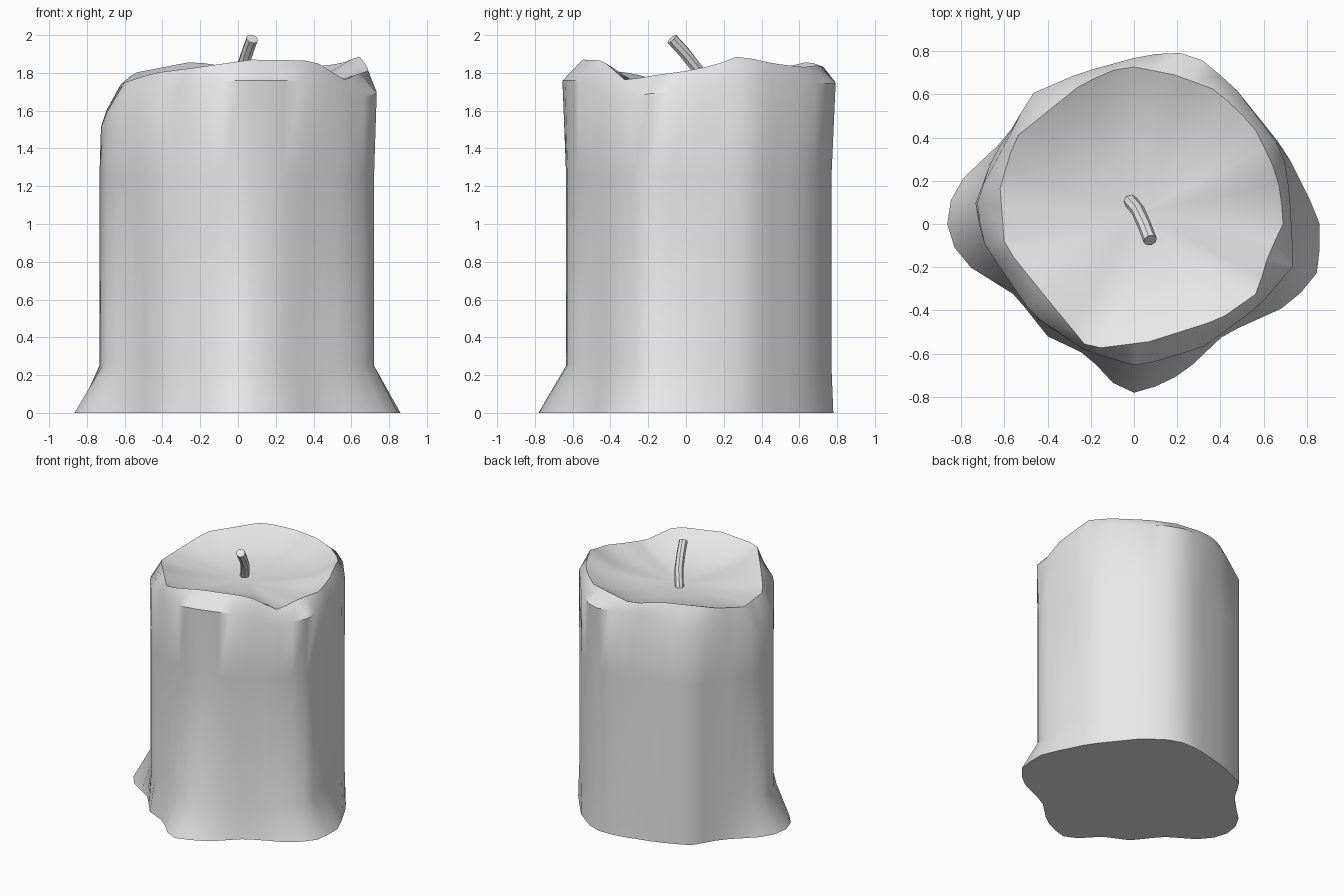
import bpy, bmesh, math
from mathutils import Vector

cube = bpy.data.objects.get("Cube")
if cube:
    bpy.data.objects.remove(cube, do_unlink=True)

SIDES = 48


def make_material(name, colour):
    mat = bpy.data.materials.new(name)
    mat.use_nodes = True
    mat.diffuse_color = colour
    mat.node_tree.nodes["Principled BSDF"].inputs["Base Color"].default_value = colour
    return mat


def resample(outline, z=0.0):
    """Sample a rough outline at even angles, keeping its heights."""
    pts = [Vector((p[0], p[1], p[2] if len(p) > 2 else z)) for p in outline]
    ring = []
    for i in range(SIDES):
        a = math.tau * i / SIDES
        d = Vector((math.cos(a), math.sin(a)))
        for p, q in zip(pts, pts[1:] + pts[:1]):
            edge = q.xy - p.xy
            den = edge.cross(d)
            if abs(den) < 1e-9:
                continue
            t = -p.xy.cross(d) / den
            hit = p.lerp(q, t)
            if 0 <= t <= 1 and hit.xy.dot(d) > 0:
                ring.append(hit)
                break
    return ring


def make_object(name, bm, mat):
    bmesh.ops.recalc_face_normals(bm, faces=bm.faces)
    mesh = bpy.data.meshes.new(name)
    bm.to_mesh(mesh)
    bm.free()
    mesh.materials.append(mat)
    obj = bpy.data.objects.new(name, mesh)
    bpy.context.collection.objects.link(obj)
    bpy.ops.object.select_all(action="DESELECT")
    obj.select_set(True)
    bpy.context.view_layer.objects.active = obj
    bpy.ops.object.shade_smooth_by_angle(angle=math.radians(42))
    return obj


def loft(bm, rings):
    """Skin a stack of rings and return their vertices."""
    rows = [[bm.verts.new(p) for p in ring] for ring in rings]
    for low, high in zip(rows, rows[1:]):
        n = len(low)
        for i in range(n):
            j = (i + 1) % n
            bm.faces.new((low[i], low[j], high[j], high[i]))
    return rows


wax = make_material("pale_grey_wax", (0.8, 0.8, 0.8, 1))

# Outlines of the puddled foot, the fluted body, the shoulder and the rim
foot = [(.86, .02), (.86, -.21), (.73, -.37), (.42, -.51), (.23, -.69), (.02, -.79),
        (-.11, -.73), (-.21, -.61), (-.4, -.52), (-.55, -.33), (-.79, -.18),
        (-.865, -.05), (-.865, .08), (-.78, .23), (-.65, .34), (-.55, .46),
        (-.48, .6), (-.25, .7), (.06, .78), (.26, .78), (.46, .64), (.7, .34)]
body = [(.72, .02), (.72, -.2), (.59, -.36), (.4, -.48), (.2, -.6), (.02, -.64),
        (-.2, -.58), (-.43, -.46), (-.69, -.1), (-.74, .08), (-.65, .32),
        (-.55, .46), (-.48, .6), (-.25, .7), (.06, .77), (.25, .77), (.46, .63), (.69, .34)]
shoulder = [(.69, .34, 1.78), (.72, .15, 1.72), (.74, -.19, 1.69), (.58, -.38, 1.66),
            (.32, -.57, 1.76), (.02, -.66, 1.76), (-.22, -.59, 1.75), (-.47, -.42, 1.7),
            (-.69, -.1, 1.6), (-.73, .08, 1.5), (-.7, .18, 1.6), (-.55, .46, 1.68),
            (-.48, .6, 1.65), (-.25, .7, 1.76), (.06, .785, 1.76), (.27, .795, 1.74),
            (.46, .64, 1.75)]
rim = [(.69, 0, 1.81), (.68, .15, 1.84), (.64, .28, 1.89), (.55, .46, 1.85),
       (.38, .62, 1.83), (.19, .69, 1.84), (-.04, .735, 1.83), (-.24, .65, 1.86),
       (-.55, .4, 1.8), (-.62, .17, 1.74), (-.6, -.1, 1.75), (-.44, -.3, 1.8),
       (-.21, -.58, 1.83), (.07, -.545, 1.87), (.4, -.44, 1.865), (.57, -.32, 1.76),
       (.62, -.15, 1.79)]

# Candle: outer skin, then the shallow melted dish inside the rim
lip = resample(rim)
dish_centre = Vector((.03, .05, 1.71))


def dish_ring(scale, sink):
    ring = [dish_centre.lerp(p, scale) for p in lip]
    for p in ring:
        p.z = dish_centre.z + (p.z - dish_centre.z) * sink
    return ring


bm = bmesh.new()
rows = loft(bm, [resample(foot), resample(body, .25), resample(body, 1.25),
                 resample(shoulder), lip, dish_ring(.75, .55), dish_ring(.4, .2)])
bm.faces.new(rows[0])
hub = bm.verts.new(dish_centre)
for i, v in enumerate(rows[-1]):
    bm.faces.new((v, rows[-1][(i + 1) % SIDES], hub))
make_object("candle_wax", bm, wax)

# Wick: a thin bent tube
path = [Vector(p) for p in ((-.02, .11, 1.69), (.02, .06, 1.82), (.05, -.01, 1.91), (.075, -.075, 1.98))]
bm = bmesh.new()
rings = []
for i, p in enumerate(path):
    along = path[min(i + 1, len(path) - 1)] - path[max(i - 1, 0)]
    turn = along.to_track_quat("Z", "Y")
    rings.append([p + turn @ Vector((math.cos(a), math.sin(a), 0)) * .032
                  for a in (math.tau * k / 8 for k in range(8))])
rows = loft(bm, rings)
bm.faces.new(rows[0])
bm.faces.new(rows[-1])
make_object("wick", bm, wax)
